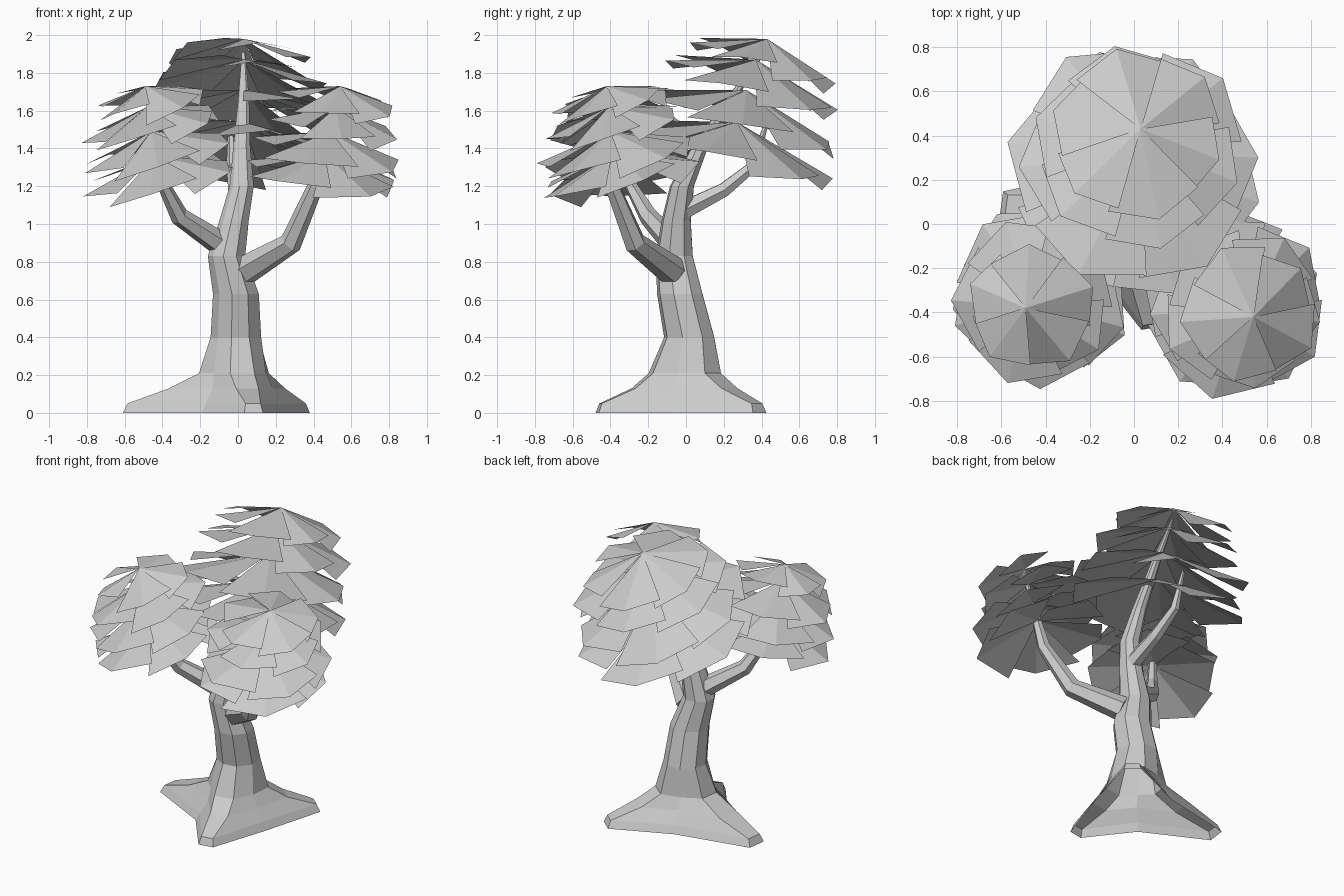
import bpy, math, random
from mathutils import Vector, Matrix

if "Cube" in bpy.data.objects:
    bpy.data.objects.remove(bpy.data.objects["Cube"])

random.seed(11)


def make(name, verts, faces):
    mesh = bpy.data.meshes.new(name)
    mesh.from_pydata([tuple(v) for v in verts], [], faces)
    ob = bpy.data.objects.new(name, mesh)
    bpy.context.collection.objects.link(ob)
    return ob


def loft(name, rings, cap_start=True):
    n = len(rings[0])
    verts = [v for r in rings for v in r]
    faces = [(k * n + i, k * n + (i + 1) % n, (k + 1) * n + (i + 1) % n, (k + 1) * n + i)
             for k in range(len(rings) - 1) for i in range(n)]
    if cap_start:
        faces.append(tuple(reversed(range(n))))
    faces.append(tuple(range(len(verts) - n, len(verts))))
    return make(name, verts, faces)


# Trunk: flared base with three roots (open underneath), then a bent tapering stem
roots = [(-80, 0.48), (49, 0.52), (172, 0.61)]
valley_angles = [-16, 110, 225]


def trunk_ring(cx, cy, z, root_r, spread, valley_r):
    ring = []
    for (a, length), va in zip(roots, valley_angles):
        r = root_r(length)
        for ang, rad in ((a - spread, r), (a + spread, r), (va, valley_r)):
            t = math.radians(ang)
            ring.append(Vector((cx + rad * math.cos(t), cy + rad * math.sin(t), z)))
    return ring


rings = [
    trunk_ring(0, 0, 0.0, lambda l: l, 6, 0.27),
    trunk_ring(0, 0, 0.05, lambda l: l * 0.96, 5, 0.24),
    trunk_ring(0, 0, 0.13, lambda l: l * 0.6, 12, 0.19),
    trunk_ring(-0.01, 0, 0.21, lambda l: 0.2, 19, 0.165),
]
stem = [(-0.01, 0.02, 0.4, 0.138), (-0.01, -0.03, 0.63, 0.125), (-0.06, -0.06, 0.83, 0.102),
        (-0.02, -0.05, 1.02, 0.08), (0.02, -0.02, 1.2, 0.066), (0.02, 0.07, 1.4, 0.047),
        (0.03, 0.24, 1.66, 0.03), (0.03, 0.41, 1.91, 0.01)]
for x, y, z, r in stem:
    rings.append(trunk_ring(x, y, z, lambda l, r=r: r, 20, r))
loft("trunk", rings, cap_start=False)


# Branches: six-sided tapering tubes
def branch(name, pts, sides=6):
    p = [Vector(q[:3]) for q in pts]
    rings = []
    for i, q in enumerate(pts):
        d = p[min(i + 1, len(p) - 1)] - p[max(i - 1, 0)]
        d.normalize()
        u = Vector((0, 0, 1)).cross(Vector((p[-1] - p[0]).to_2d().to_3d())).normalized()
        u = (u - d * u.dot(d)).normalized()
        v = d.cross(u)
        rings.append([p[i] + q[3] * (u * math.cos(t) + v * math.sin(t))
                      for t in (2 * math.pi * k / sides for k in range(sides))])
    loft(name, rings)


branch("right_branch", [(0.03, -0.07, 0.75, 0.08), (0.28, -0.27, 0.9, 0.06),
                        (0.41, -0.39, 1.2, 0.042), (0.54, -0.42, 1.68, 0.01)])
branch("left_branch", [(-0.1, -0.07, 0.9, 0.065), (-0.31, -0.2, 1.04, 0.05),
                       (-0.39, -0.29, 1.2, 0.035), (-0.48, -0.38, 1.68, 0.01)])
branch("back_branch", [(0.0, -0.02, 1.07, 0.055), (-0.01, 0.2, 1.18, 0.042),
                       (-0.03, 0.36, 1.31, 0.032), (-0.04, 0.43, 1.55, 0.01)])


# Crowns: stacked, tilted fans of broad overlapping leaves
def crown(name, layers, direction, tilt, slope, petals):
    axis = Vector((-direction[1], direction[0], 0)).normalized()
    rot = Matrix.Rotation(math.radians(tilt), 3, axis)
    verts, faces = [], []
    for x, y, z, radius in layers:
        c = Vector((x, y, z))
        start = random.uniform(0, math.tau)
        for k in range(petals):
            a = start + math.tau * k / petals
            r = radius * random.uniform(0.94, 1.06)
            drop = r * math.tan(math.radians(slope)) + random.uniform(-0.02, 0.02)
            half = math.pi / petals * random.uniform(1.02, 1.2)
            b = len(verts)
            verts.append(c)
            for da, f, dz in ((-half, 0.92, -0.05), (0, 1.0, 0.0), (half, 0.9, 0.02)):
                verts.append(c + rot @ Vector((r * f * math.cos(a + da),
                                               r * f * math.sin(a + da), dz - drop)))
            faces += [(b, b + 1, b + 2), (b, b + 2, b + 3)]
    make(name, verts, faces)


crown("back_crown", [(0.03, 0.43, 1.98, 0.4), (0.03, 0.37, 1.87, 0.5),
                     (0.03, 0.32, 1.71, 0.56), (0.03, 0.27, 1.54, 0.59)], (0.3, 1), 16, 16, 6)
crown("right_crown", [(0.54, -0.42, 1.73, 0.31), (0.52, -0.41, 1.62, 0.37),
                      (0.49, -0.4, 1.49, 0.41), (0.46, -0.39, 1.37, 0.43)], (0.65, -0.7), 15, 16, 5)
crown("left_crown", [(-0.49, -0.38, 1.73, 0.3), (-0.48, -0.37, 1.62, 0.37),
                     (-0.46, -0.36, 1.49, 0.41), (-0.44, -0.34, 1.36, 0.42)], (-0.75, -0.65), 15, 16, 5)
